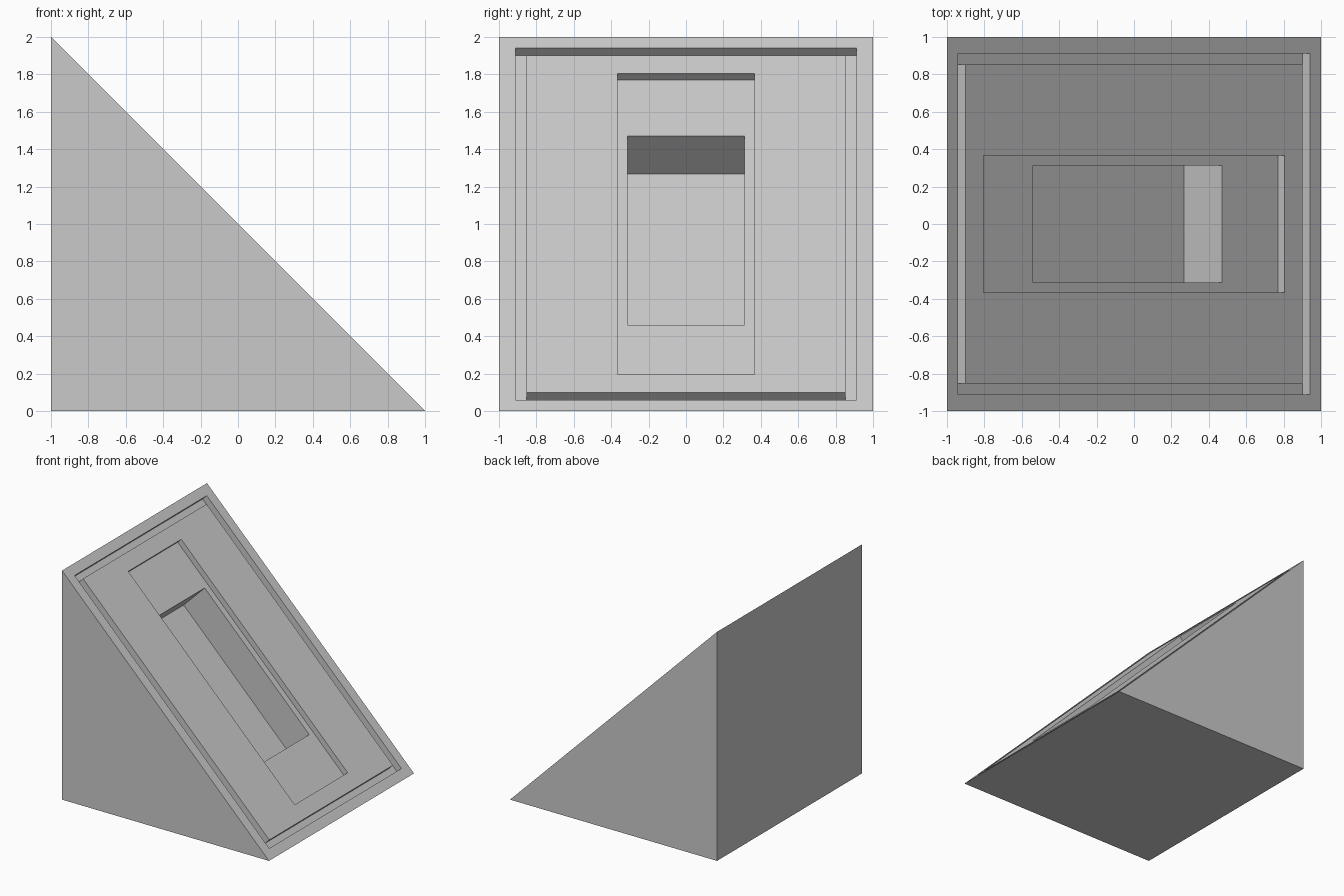
import bpy
import bmesh

# Remove the default cube
cube = bpy.data.objects.get("Cube")
if cube:
    bpy.data.objects.remove(cube, do_unlink=True)

# Single grey material
grey = bpy.data.materials.new("plain grey")
grey.use_nodes = True
colour = (0.59, 0.59, 0.59, 1)
grey.diffuse_color = colour
grey.node_tree.nodes["Principled BSDF"].inputs["Base Color"].default_value = colour

bm = bmesh.new()


def slope_loop(half_x, half_y, depth):
    """Rectangle on the slope x + z = 1, sunk by depth along both x and z."""
    corners = ((-half_x, -half_y), (half_x, -half_y), (half_x, half_y), (-half_x, half_y))
    return [bm.verts.new((x - depth, y, 1 - x - depth)) for x, y in corners]


def bridge(outer, inner):
    """Join two rectangles with four quads."""
    for i in range(4):
        j = (i + 1) % 4
        bm.faces.new((outer[i], outer[j], inner[j], inner[i]))


# Concentric steps of the sloped face: half length in x, half width in y, depth
steps = [
    (1.0, 1.0, 0.0),            # rim
    (0.94, 0.912, 0.0),         # border groove, outer wall
    (0.94, 0.912, 0.04),
    (0.9, 0.853, 0.04),         # border groove, inner wall
    (0.9, 0.853, 0.0),
    (0.804, 0.366, 0.0),        # shallow recess
    (0.804, 0.366, 0.035),
    (0.505, 0.312, 0.035),      # deep pocket
    (0.505, 0.312, 0.238),
]
loops = [slope_loop(*step) for step in steps]
for outer, inner in zip(loops, loops[1:]):
    bridge(outer, inner)
bm.faces.new(loops[-1])         # pocket floor

# Wedge body: triangular sides, upright wall and base
top_front, toe_front, toe_back, top_back = loops[0]
heel_front = bm.verts.new((-1, -1, 0))
heel_back = bm.verts.new((-1, 1, 0))
bm.faces.new((heel_front, toe_front, top_front))
bm.faces.new((heel_back, top_back, toe_back))
bm.faces.new((heel_front, top_front, top_back, heel_back))
bm.faces.new((heel_front, heel_back, toe_back, toe_front))

bmesh.ops.recalc_face_normals(bm, faces=bm.faces)
mesh = bpy.data.meshes.new("sloped_block")
bm.to_mesh(mesh)
bm.free()
mesh.materials.append(grey)
block = bpy.data.objects.new("sloped_block", mesh)
bpy.context.collection.objects.link(block)
